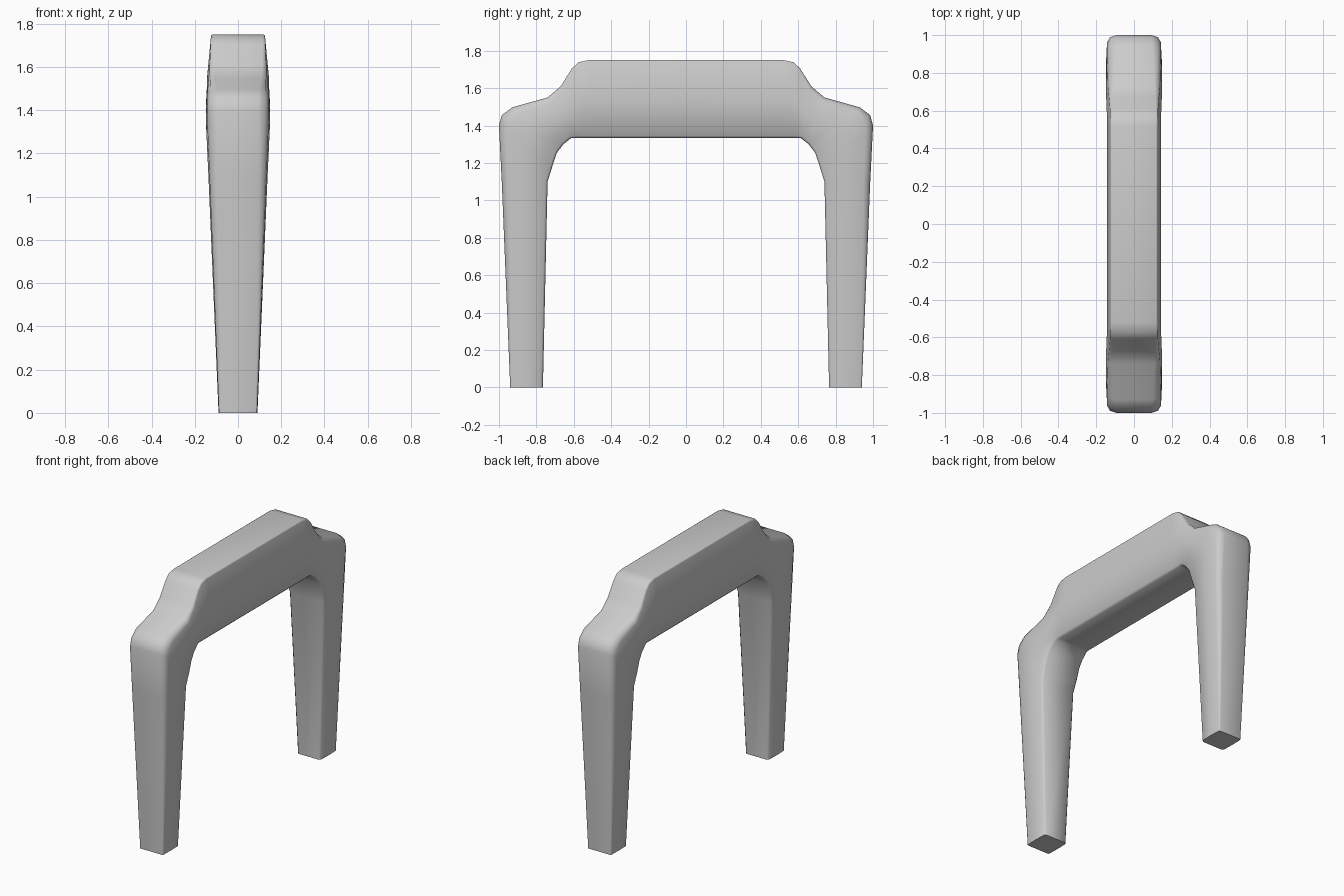
import bpy, bmesh
from mathutils import Vector

if "Cube" in bpy.data.objects:
    bpy.data.objects.remove(bpy.data.objects["Cube"])

# Stations of one half: outer (y, z), inner (y, z), half widths outer / middle / inner, outer corner radius
HALF = [
    ((-.94, 0), (-.765, 0), .088, .09, .088, .008),
    ((-.985, 1.1), (-.74, 1.1), .132, .137, .132, .035),
    ((-1, 1.4), (-.715, 1.18), .143, .146, .138, .05),
    ((-.985, 1.455), (-.69, 1.255), .143, .149, .138, .05),
    ((-.93, 1.497), (-.655, 1.3), .143, .149, .135, .045),
    ((-.74, 1.55), (-.615, 1.332), .138, .148, .132, .03),
    ((-.67, 1.61), (-.585, 1.333), .132, .145, .13, .02),
    ((-.61, 1.705), (-.56, 1.333), .127, .144, .13, .012),
    ((-.575, 1.738), (-.54, 1.333), .126, .144, .13, .008),
    ((-.52, 1.75), (-.5, 1.333), .125, .144, .13, .008),
    ((0, 1.75), (0, 1.333), .125, .144, .13, .008),
]


def flip(s):
    (a, b), (c, d) = s[0], s[1]
    return ((-a, b), (-c, d)) + s[2:]


def section(bm, s):
    o, i = Vector((0, *s[0])), Vector((0, *s[1]))
    wo, wm, wi, r = s[2:]
    d = (i - o).normalized()
    ri = .012
    right = [(o, wo - r), (o + d * r * .3, wo - r * .3), (o + d * r, wo),
             (o.lerp(i, .5), wm), (i - d * ri, wi), (i, wi - ri)]
    pts = [p + Vector((w, 0, 0)) for p, w in right]
    pts += [p - Vector((w, 0, 0)) for p, w in reversed(right)]
    return [bm.verts.new(p) for p in pts]


# Frame: two tapered legs flowing into a raised crossbar
bm = bmesh.new()
stations = HALF + [flip(s) for s in reversed(HALF[:-1])]
rings = [section(bm, s) for s in stations]
n = len(rings[0])
for a, b in zip(rings, rings[1:]):
    for k in range(n):
        bm.faces.new((a[k], a[(k + 1) % n], b[(k + 1) % n], b[k]))

# Flat feet
bm.faces.new(rings[0])
bm.faces.new(rings[-1])
bmesh.ops.recalc_face_normals(bm, faces=bm.faces)

mesh = bpy.data.meshes.new("arched_frame")
bm.to_mesh(mesh)
bm.free()
frame = bpy.data.objects.new("arched_frame", mesh)
bpy.context.collection.objects.link(frame)
bpy.context.view_layer.objects.active = frame
frame.select_set(True)
bpy.ops.object.shade_smooth_by_angle(angle=1.2)
